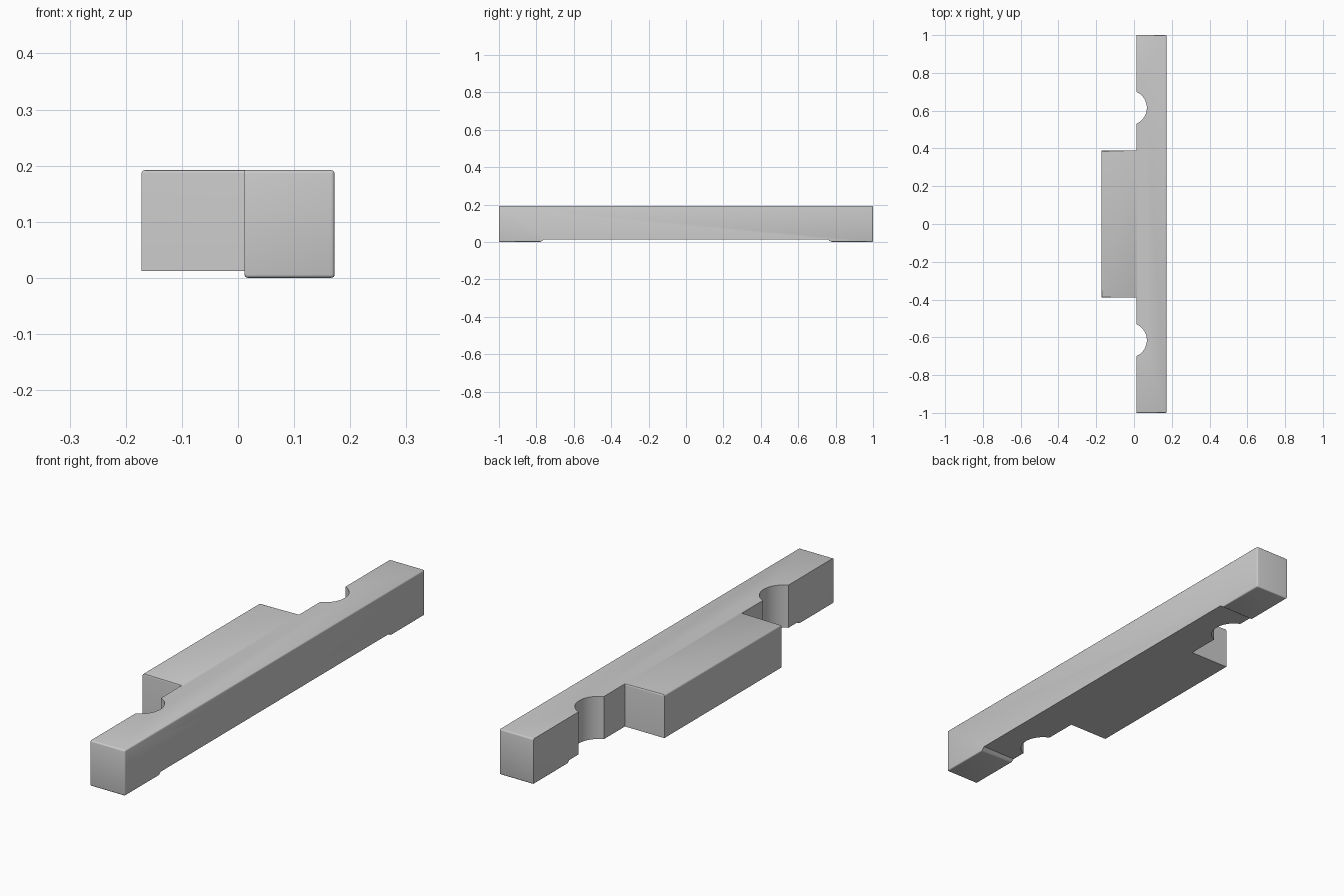
import bpy, bmesh, math

cube = bpy.data.objects.get("Cube")
if cube:
    bpy.data.objects.remove(cube, do_unlink=True)

OUT, INNER, TOP, PAD = 0.172, 0.012, 0.192, 0.012
BLOCK_Y, STEP_Y = 0.39, 0.77
NOTCH_X, NOTCH_Y, NOTCH_R = -0.024, 0.615, 0.092

# Plan outline: bar, round notch and block, mirrored front to back
half_angle = math.acos((INNER - NOTCH_X) / NOTCH_R)
steps = 20
notch = []
for i in range(steps + 1):
    a = half_angle * (1 - 2 * i / steps)
    notch.append((NOTCH_X + NOTCH_R * math.cos(a), NOTCH_Y + NOTCH_R * math.sin(a)))
half = [(OUT, 1), (INNER, 1)] + notch + [(INNER, BLOCK_Y), (-OUT, BLOCK_Y)]
outline = half + [(x, -y) for x, y in reversed(half)]

# Main body
bm = bmesh.new()
base = bm.faces.new([bm.verts.new((x, y, PAD)) for x, y in outline])
top = bmesh.ops.extrude_face_region(bm, geom=[base])["geom"]
bmesh.ops.translate(bm, vec=(0, 0, TOP - PAD),
                    verts=[v for v in top if isinstance(v, bmesh.types.BMVert)])

# Shallow foot pads under both ends, with a sloped inner step
for s in (1, -1):
    bmesh.ops.bisect_plane(bm, geom=bm.verts[:] + bm.edges[:] + bm.faces[:],
                           plane_co=(0, s * (STEP_Y - 0.008), 0), plane_no=(0, 1, 0))
bmesh.ops.recalc_face_normals(bm, faces=bm.faces[:])
for s in (1, -1):
    foot = [f for f in bm.faces if f.normal.z < -0.9
            and s * f.calc_center_median().y > STEP_Y]
    new = bmesh.ops.extrude_face_region(bm, geom=foot)["geom"]
    for v in new:
        if isinstance(v, bmesh.types.BMVert):
            v.co.z = 0
            if abs(v.co.y) < 0.9:
                v.co.y += s * 0.014
    bmesh.ops.delete(bm, geom=[f for f in foot if f.is_valid], context="FACES")
bmesh.ops.recalc_face_normals(bm, faces=bm.faces[:])
bmesh.ops.dissolve_limit(bm, angle_limit=0.02, verts=bm.verts[:], edges=bm.edges[:])


# Rounded rims: top outer edges, outer end corners and pad bottoms
def is_rounded(e):
    a, b = (v.co for v in e.verts)
    on_inner_side = all(INNER - 0.001 < p.x < 0.08 for p in (a, b))
    if min(a.z, b.z) > TOP - 0.001:
        return not on_inner_side
    if max(a.z, b.z) < 0.001:
        return True
    return (min(a.x, b.x) > OUT - 0.001 and min(abs(a.y), abs(b.y)) > 0.99
            and abs(a.y - b.y) < 0.001)


bmesh.ops.bevel(bm, geom=[e for e in bm.edges if is_rounded(e)], offset=0.006,
                offset_type="OFFSET", segments=3, profile=0.5,
                affect="EDGES", clamp_overlap=True)
bmesh.ops.recalc_face_normals(bm, faces=bm.faces[:])

mesh = bpy.data.meshes.new("notched_bar")
bm.to_mesh(mesh)
bm.free()
bar = bpy.data.objects.new("notched_bar", mesh)
bpy.context.collection.objects.link(bar)

# Plain grey finish
grey = bpy.data.materials.new("light_grey")
grey.use_nodes = True
colour = (0.6, 0.6, 0.6, 1)
grey.diffuse_color = colour
grey.node_tree.nodes["Principled BSDF"].inputs["Base Color"].default_value = colour
mesh.materials.append(grey)

bpy.ops.object.select_all(action="DESELECT")
bar.select_set(True)
bpy.context.view_layer.objects.active = bar
bpy.ops.object.shade_smooth_by_angle(angle=math.radians(35))
